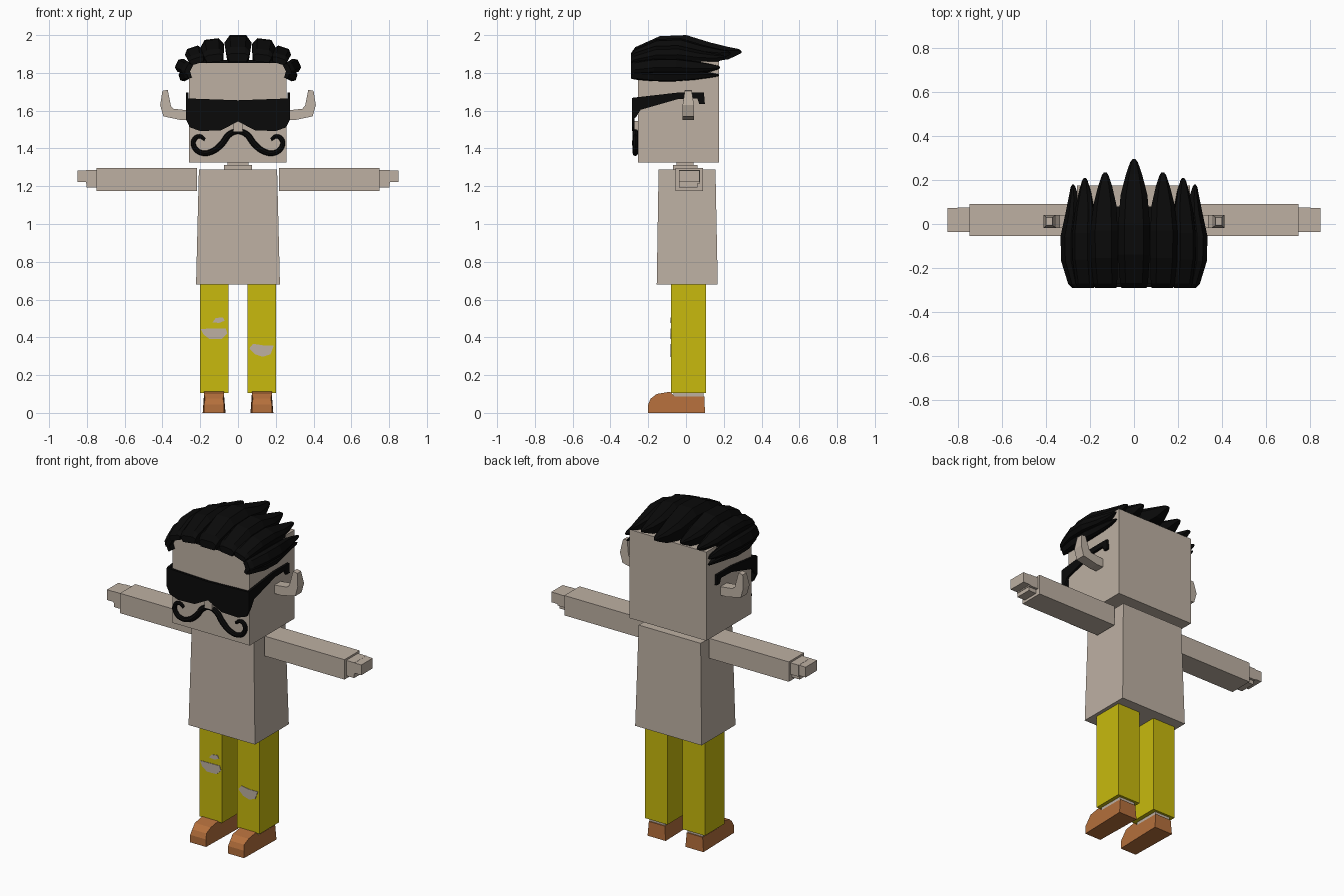
import bpy, bmesh, math
from mathutils import Vector

cube = bpy.data.objects.get("Cube")
if cube:
    bpy.data.objects.remove(cube, do_unlink=True)


def material(name, rgb):
    m = bpy.data.materials.new(name)
    m.use_nodes = True
    m.diffuse_color = (*rgb, 1)
    m.node_tree.nodes["Principled BSDF"].inputs["Base Color"].default_value = (*rgb, 1)
    return m


SKIN = material("skin", (0.51, 0.435, 0.365))
YELLOW = material("yellow_cloth", (0.58, 0.49, 0.004))
LEATHER = material("brown_leather", (0.46, 0.16, 0.045))
BLACK = material("black", (0.003, 0.003, 0.003))


def finish(name, bm, mat):
    bmesh.ops.recalc_face_normals(bm, faces=bm.faces)
    mesh = bpy.data.meshes.new(name)
    bm.to_mesh(mesh)
    bm.free()
    mesh.materials.append(mat)
    ob = bpy.data.objects.new(name, mesh)
    bpy.context.collection.objects.link(ob)
    return ob


def loft(name, rings, mat):
    """Skin a list of equal rings of points and cap both ends."""
    bm = bmesh.new()
    rows = [[bm.verts.new(p) for p in ring] for ring in rings]
    n = len(rows[0])
    for a, b in zip(rows, rows[1:]):
        for i in range(n):
            j = (i + 1) % n
            bm.faces.new((a[i], a[j], b[j], b[i]))
    bm.faces.new(rows[0])
    bm.faces.new(rows[-1])
    return finish(name, bm, mat)


def rect(x, y, z):
    return [(x[0], y[0], z), (x[1], y[0], z), (x[1], y[1], z), (x[0], y[1], z)]


def box(name, x, y, z, mat):
    return loft(name, [rect(x, y, z[0]), rect(x, y, z[1])], mat)


def plate_xz(name, pts, y0, y1, mat):
    return loft(name, [[(x, y, z) for x, z in pts] for y in (y0, y1)], mat)


def plate_yz(name, pts, x0, x1, mat):
    return loft(name, [[(x, y, z) for y, z in pts] for x in (x0, x1)], mat)


def span(side, a, b):
    return sorted((side * a, side * b))


# Head, neck and torso
box("head", (-0.259, 0.256), (-0.254, 0.176), (1.325, 1.86), SKIN)
box("neck", (-0.055, 0.055), (-0.05, 0.04), (1.28, 1.335), SKIN)
box("neck_base", (-0.075, 0.075), (-0.07, 0.06), (1.285, 1.312), SKIN)
loft("torso", [rect((-0.222, 0.222), (-0.155, 0.168), 0.68),
               rect((-0.207, 0.207), (-0.145, 0.156), 1.288)], SKIN)
box("nose", (-0.025, 0.025), (-0.283, -0.25), (1.49, 1.545), SKIN)

# Outlines used on both sides
EAR = [(0.25, 1.55), (0.3, 1.55), (0.395, 1.57), (0.412, 1.63), (0.4, 1.705),
       (0.372, 1.71), (0.355, 1.625), (0.34, 1.61), (0.25, 1.6)]
TEMPLE = [(-0.285, 1.668), (-0.05, 1.695), (0.095, 1.695), (0.1, 1.635), (0.07, 1.635),
          (0.06, 1.665), (-0.04, 1.662), (-0.24, 1.605), (-0.265, 1.565), (-0.285, 1.555)]
SHOE = [(-0.2, 0), (-0.2, 0.045), (-0.188, 0.075), (-0.155, 0.1), (-0.085, 0.112),
        (-0.06, 0.087), (0.098, 0.087), (0.1, 0)]

for side, label in ((1, "left"), (-1, "right")):
    # Arm with palm, fingers and thumb
    box(f"{label}_arm", span(side, 0.216, 0.75), (-0.055, 0.09), (1.176, 1.296), SKIN)
    box(f"{label}_palm", span(side, 0.74, 0.805), (-0.037, 0.075), (1.215, 1.285), SKIN)
    box(f"{label}_fingers", span(side, 0.8, 0.85), (-0.037, 0.072), (1.222, 1.284), SKIN)
    box(f"{label}_thumb", span(side, 0.74, 0.802), (-0.037, 0.06), (1.192, 1.22), SKIN)

    # Leg, ankle and shoe
    box(f"{label}_trouser_leg", span(side, 0.05, 0.2), (-0.08, 0.106), (0.105, 0.685), YELLOW)
    box(f"{label}_ankle", span(side, 0.075, 0.178), (-0.065, 0.092), (0.06, 0.12), SKIN)
    shoe = plate_yz(f"{label}_shoe", SHOE, side * 0.066, side * 0.187, LEATHER)
    for v in shoe.data.vertices:
        narrow = (0.88 if v.co.z > 0.07 else 1) * (0.88 if v.co.y < -0.17 else 1)
        v.co.x = side * 0.1265 + (v.co.x - side * 0.1265) * narrow

    # Upturned ear, narrowing toward the tip
    ear = plate_xz(f"{label}_ear", [(side * x, z) for x, z in EAR], -0.018, 0.042, SKIN)
    for v in ear.data.vertices:
        if v.co.z > 1.65:
            v.co.y = 0.012 + (v.co.y - 0.012) * 0.6

    # Arm of the sunglasses
    plate_yz(f"{label}_glasses_temple", TEMPLE, side * 0.262, side * 0.276, BLACK)

# Sunglasses front
half = [(0.276, 1.665), (0.276, 1.555), (0.255, 1.512), (0.2, 1.492),
        (0.09, 1.496), (0.04, 1.522)]
outline = [(0, 1.655)] + half + [(0, 1.542)] + [(-x, z) for x, z in reversed(half)]
plate_xz("sunglasses_lens", outline, -0.287, -0.272, BLACK)

# Curled moustache
half = [(0.045, 1.475, 1.15), (0.085, 1.425, 1.2), (0.135, 1.385, 1.1), (0.19, 1.376, 1),
        (0.23, 1.405, 0.95), (0.233, 1.445, 0.9), (0.205, 1.464, 0.8), (0.175, 1.447, 0.6)]
path = [(-x, z, r) for x, z, r in reversed(half)] + [(0, 1.49, 1)] + half
curve = bpy.data.curves.new("moustache", "CURVE")
curve.dimensions = "3D"
curve.bevel_depth = 0.014
curve.bevel_resolution = 2
curve.resolution_u = 5
curve.use_fill_caps = True
curve.materials.append(BLACK)
spline = curve.splines.new("BEZIER")
spline.bezier_points.add(len(path) - 1)
for p, (x, z, r) in zip(spline.bezier_points, path):
    p.co = (x, -0.268, z)
    p.radius = r
    p.handle_left_type = p.handle_right_type = "AUTO"
moustache = bpy.data.objects.new("moustache", curve)
bpy.context.collection.objects.link(moustache)
bpy.context.view_layer.objects.active = moustache
moustache.select_set(True)
bpy.ops.object.convert(target="MESH")
bpy.ops.object.shade_smooth_by_angle()

# Torn knees showing skin
TEARS = {
    "right_knee_tear": [(-0.198, 0.445), (-0.065, 0.447), (-0.056, 0.42), (-0.085, 0.392),
                        (-0.15, 0.39), (-0.182, 0.415)],
    "right_small_tear": [(-0.135, 0.48), (-0.118, 0.502), (-0.08, 0.506), (-0.07, 0.488),
                         (-0.1, 0.476)],
    "left_knee_tear": [(0.06, 0.342), (0.08, 0.366), (0.13, 0.358), (0.19, 0.358),
                       (0.172, 0.31), (0.13, 0.297), (0.09, 0.31)],
}
for name, pts in TEARS.items():
    plate_xz(name, pts, -0.083, -0.078, SKIN)

# Hair: swept-back locks, each a lofted wedge narrowing to a tip
SECTION = [(-0.78, 0), (-1, 0.72), (-0.6, 1), (0.6, 1), (1, 0.72), (0.78, 0)]
# fraction along lock, width, underside, top
SWEEP = [(0, 0.8, 0, 0.32), (0.04, 0.88, 0, 0.55), (0.26, 1, 0, 0.96), (0.5, 1, 0, 1),
         (0.72, 0.85, 0, 0.72), (0.88, 0.52, 0.1, 0.56), (0.975, 0.25, 0.28, 0.48),
         (1, 0.1, 0.34, 0.4)]


def lock(name, x, z, width, height, tilt, tip):
    t = math.radians(tilt)
    across, out = Vector((math.cos(t), 0, -math.sin(t))), Vector((math.sin(t), 0, math.cos(t)))
    rings = []
    for f, w, low, top in SWEEP:
        base = Vector((x, -0.292 + f * (tip + 0.292), z))
        rings.append([base + across * (u * w * width) + out * (height * (low + v * (top - low)))
                      for u, v in SECTION])
    loft(name, rings, BLACK)


lock("middle_lock", 0, 1.858, 0.072, 0.142, 0, 0.295)
LOCKS = [("upper", 0.125, 1.858, 0.062, 0.122, 7, 0.235),
         ("outer", 0.213, 1.85, 0.05, 0.09, 18, 0.21),
         ("side", 0.25, 1.815, 0.038, 0.083, 65, 0.18),
         ("lower", 0.25, 1.795, 0.027, 0.063, 108, 0.176)]
for name, x, z, width, height, tilt, tip in LOCKS:
    for side, label in ((1, "left"), (-1, "right")):
        lock(f"{label}_{name}_lock", side * x, z, width, height, side * tilt, tip)
box("scalp", (-0.262, 0.262), (-0.27, 0.08), (1.853, 1.868), BLACK)
